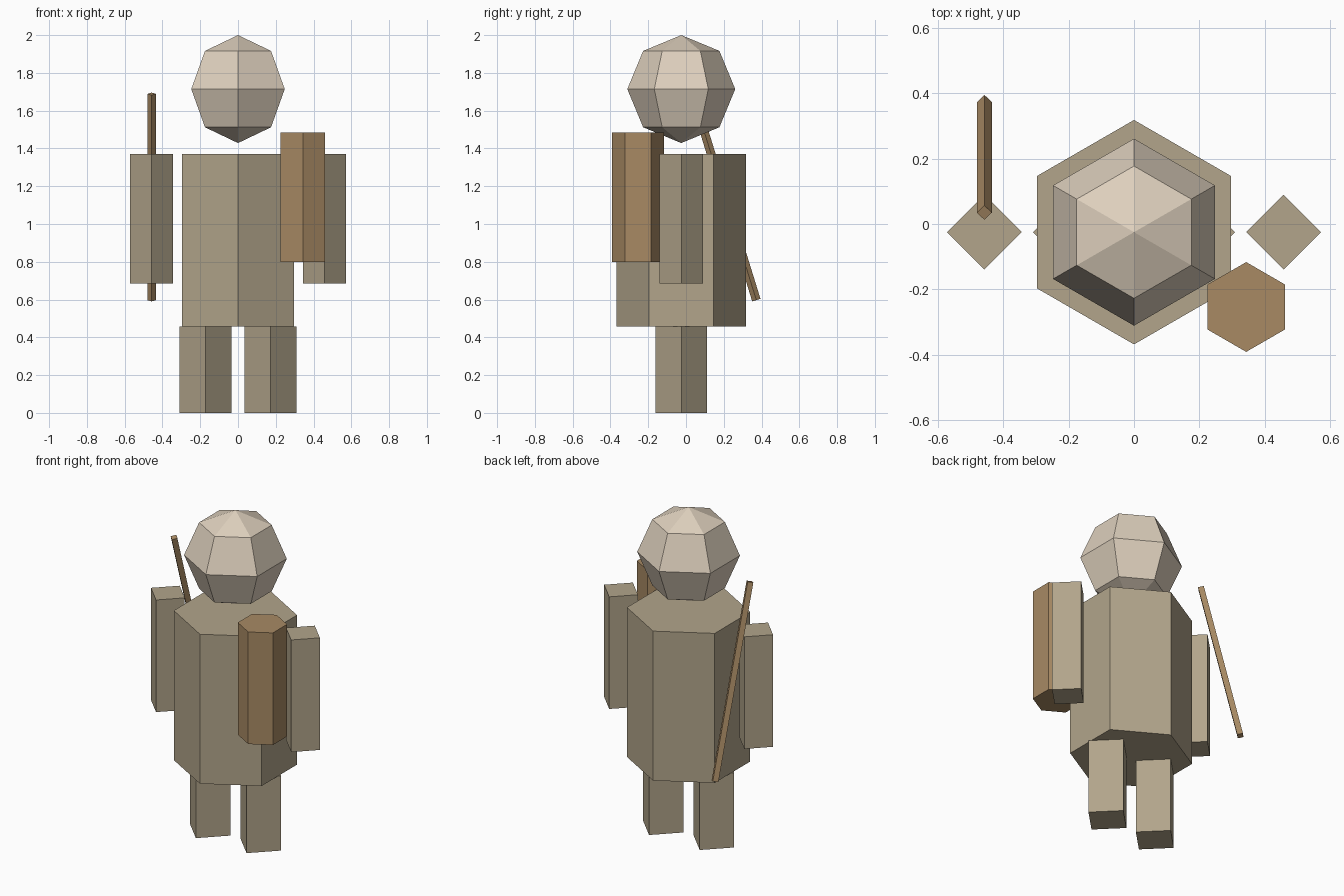
import bpy, math

cube = bpy.data.objects.get("Cube")
if cube:
    bpy.data.objects.remove(cube, do_unlink=True)

U = 2 / 17.5   # design unit
Y0 = -0.025    # body axis


def srgb(*rgb):
    return tuple(((c / 255 + 0.055) / 1.055) ** 2.4 for c in rgb) + (1,)


def material(name, color):
    mat = bpy.data.materials.new(name)
    mat.use_nodes = True
    mat.diffuse_color = color
    mat.node_tree.nodes["Principled BSDF"].inputs["Base Color"].default_value = color
    return mat


cloth = material("khaki cloth", srgb(178, 165, 139))
skin = material("pale skin", srgb(222, 208, 189))
wood = material("brown wood", srgb(168, 138, 100))


def finish(name, mat):
    obj = bpy.context.object
    obj.name = name
    obj.data.materials.append(mat)
    return obj


def prism(name, sides, radius, height, x, y, z, mat, tilt=0):
    """Upright prism; sizes and centre in design units."""
    bpy.ops.mesh.primitive_cylinder_add(
        vertices=sides, radius=radius * U, depth=height * U,
        location=(x * U, Y0 + y * U, z * U), rotation=(tilt, 0, 0))
    return finish(name, mat)


# Torso and head
prism("torso", 6, 3, 8, 0, 0, 8, cloth)
bpy.ops.mesh.primitive_uv_sphere_add(
    segments=6, ring_count=4, radius=2.5 * U, location=(0, Y0, 15 * U))
finish("head", skin)

# Limbs, mirrored
for side, s in (("left", 1), ("right", -1)):
    prism(side + "_arm", 4, 1, 6, 4 * s, 0, 9, cloth)
    prism(side + "_leg", 4, 1.2, 4, 1.5 * s, 0, 2, cloth)

# Carried gear
prism("quiver", 6, 1.2, 6, 3, -2, 10, wood)
prism("staff", 4, 0.2, 10, -4, 2, 10, wood, tilt=0.3)
